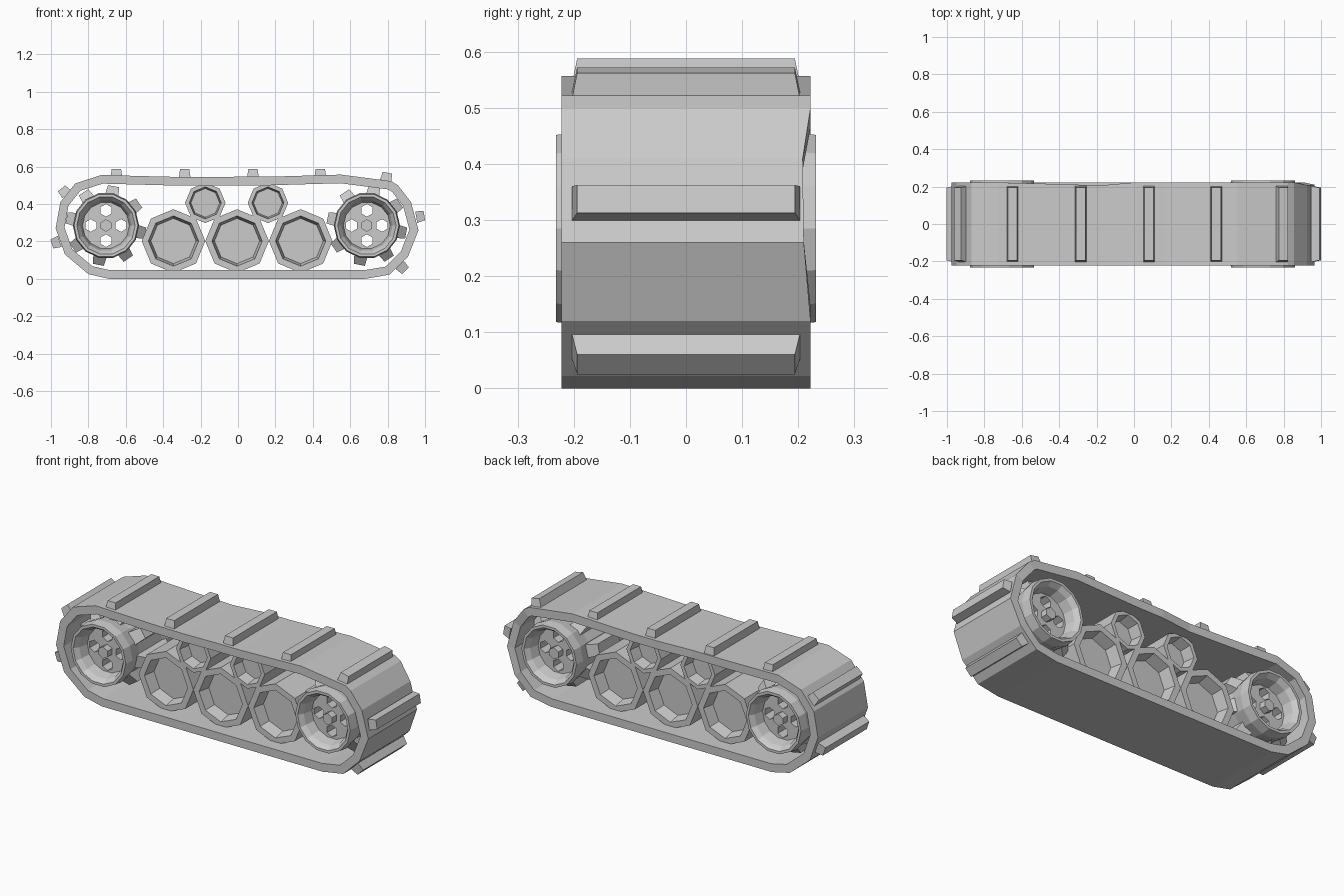
import bpy, bmesh, math
from mathutils import Vector, Matrix

if "Cube" in bpy.data.objects:
    bpy.data.objects.remove(bpy.data.objects["Cube"], do_unlink=True)


def finish(name, bm):
    bmesh.ops.recalc_face_normals(bm, faces=bm.faces)
    mesh = bpy.data.meshes.new(name)
    bm.to_mesh(mesh)
    bm.free()
    ob = bpy.data.objects.new(name, mesh)
    bpy.context.collection.objects.link(ob)
    return ob


def bridge(bm, a, b):
    n = len(a)
    for i in range(n):
        j = (i + 1) % n
        bm.faces.new((a[i], a[j], b[j], b[i]))


def lathe(bm, half, sides, phase=0.0):
    """Turn a (radius, y) half profile, mirrored in y, about the Y axis."""
    profile = half + [(r, -y) for r, y in reversed(half)]
    steps = [phase + math.tau * i / sides for i in range(sides)]
    rings = [[bm.verts.new((r * math.cos(a), y, r * math.sin(a))) for a in steps]
             for r, y in profile]
    for a, b in zip(rings, rings[1:]):
        bridge(bm, a, b)
    bm.faces.new(rings[0])
    bm.faces.new(rings[-1])


def block(bm, base, top, height, matrix):
    """Tapered block on the local XY plane; base and top are (x, y) half sizes."""
    rings = []
    for (w, d), z in ((base, 0), (top, height)):
        rings.append([bm.verts.new(matrix @ Vector((sx * w, sy * d, z)))
                      for sx, sy in ((-1, -1), (1, -1), (1, 1), (-1, 1))])
    bridge(bm, *rings)
    bm.faces.new(rings[0])
    bm.faces.new(rings[1])


def outward(x, z, angle):
    """Frame at a point whose local Z looks out at an angle in the XZ plane."""
    turn = Matrix.Rotation(math.pi / 2 - math.radians(angle), 4, 'Y')
    return Matrix.Translation((x, 0, z)) @ turn


# Track belt: outer outline (x, z, back edge y), offset inward for thickness
OUTLINE = [
    (-0.69, 0, 0.222), (0.68, 0, 0.222), (0.81, 0.022, 0.222), (0.91, 0.12, 0.222),
    (0.965, 0.26, 0.21), (0.925, 0.41, 0.208), (0.855, 0.5, 0.222),
    (0.82, 0.522, 0.222), (0.55, 0.557, 0.222), (0.17, 0.546, 0.222),
    (0, 0.546, 0.222), (-0.18, 0.543, 0.206), (-0.39, 0.546, 0.213),
    (-0.73, 0.555, 0.222), (-0.87, 0.51, 0.222), (-0.95, 0.41, 0.222),
    (-0.975, 0.27, 0.222), (-0.925, 0.13, 0.222), (-0.8, 0.025, 0.222),
]
THICK = 0.046


def inset(i):
    p, q, r = (Vector(OUTLINE[k % len(OUTLINE)][:2]) for k in (i - 1, i, i + 1))
    n1, n2 = (Vector((-d.y, d.x)).normalized() for d in (q - p, r - q))
    return q + (n1 + n2) * THICK / (1 + n1.dot(n2))


bm = bmesh.new()
loops = [[], [], [], []]
for i, (x, z, back) in enumerate(OUTLINE):
    inner = inset(i)
    corners = ((x, -0.222, z), (x, back, z),
               (inner.x, back, inner.y), (inner.x, -0.222, inner.y))
    for loop, co in zip(loops, corners):
        loop.append(bm.verts.new(co))
for k in range(4):
    bridge(bm, loops[k], loops[(k + 1) % 4])
finish("track_belt", bm)

# Tread bars across the belt: x, z, outward angle
TREADS = [
    (-0.65, 0.544, 90), (-0.285, 0.542, 90), (0.08, 0.542, 90), (0.44, 0.544, 90),
    (0.79, 0.524, 78), (0.953, 0.33, 10), (0.865, 0.074, -45),
    (-0.915, 0.45, 130), (-0.953, 0.2, 199),
]
bm = bmesh.new()
for x, z, angle in TREADS:
    block(bm, (0.031, 0.203), (0.025, 0.194), 0.044, outward(x, z, angle))
finish("tread_bars", bm)


# Octagonal road wheels and return rollers, dished on both sides
def wheel(name, x, z, r):
    bm = bmesh.new()
    lathe(bm, [(r * 0.71, -0.08), (r * 0.79, -0.146), (r, -0.146)], 8)
    finish(name, bm).location = (x, 0, z)


for i, x in enumerate((-0.345, -0.005, 0.335)):
    wheel(f"road_wheel_{i + 1}", x, 0.202, 0.17)
for i, x in enumerate((-0.175, 0.16)):
    wheel(f"return_roller_{i + 1}", x, 0.406, 0.108)

# Sprocket body with four hexagonal holes bored through
bm = bmesh.new()
lathe(bm, [(0.125, -0.15), (0.137, -0.205), (0.156, -0.232),
           (0.171, -0.232), (0.177, -0.18), (0.165, -0.1)], 14)
sprocket = finish("sprocket_right", bm)

bm = bmesh.new()
for k in range(4):
    start = len(bm.verts)
    lathe(bm, [(0.034, -0.3)], 6, math.pi / 6)
    bm.verts.ensure_lookup_table()
    a = k * math.pi / 2
    bmesh.ops.translate(bm, verts=bm.verts[start:],
                        vec=(0.081 * math.cos(a), 0, 0.081 * math.sin(a)))
cutter = finish("hole_cutter", bm)
cutter.hide_render = True

bore = sprocket.modifiers.new("holes", 'BOOLEAN')
bore.operation = 'DIFFERENCE'
bore.solver = 'EXACT'
bore.object = cutter
bpy.context.view_layer.objects.active = sprocket
bpy.ops.object.modifier_apply(modifier=bore.name)
bpy.data.objects.remove(cutter, do_unlink=True)

# Hexagonal hub and drive teeth added to the sprocket
bm = bmesh.new()
bm.from_mesh(sprocket.data)
lathe(bm, [(0.033, -0.19)], 6, math.pi / 6)
for k in range(8):
    angle = 34 + k * 45
    a = math.radians(angle)
    seat = outward(0.15 * math.cos(a), 0.15 * math.sin(a), angle)
    block(bm, (0.038, 0.14), (0.03, 0.09), 0.064, seat)
bm.to_mesh(sprocket.data)
bm.free()
sprocket.location = (-0.706, 0, 0.285)

twin = sprocket.copy()
twin.name = "sprocket_left"
twin.location.x = 0.689
bpy.context.collection.objects.link(twin)
